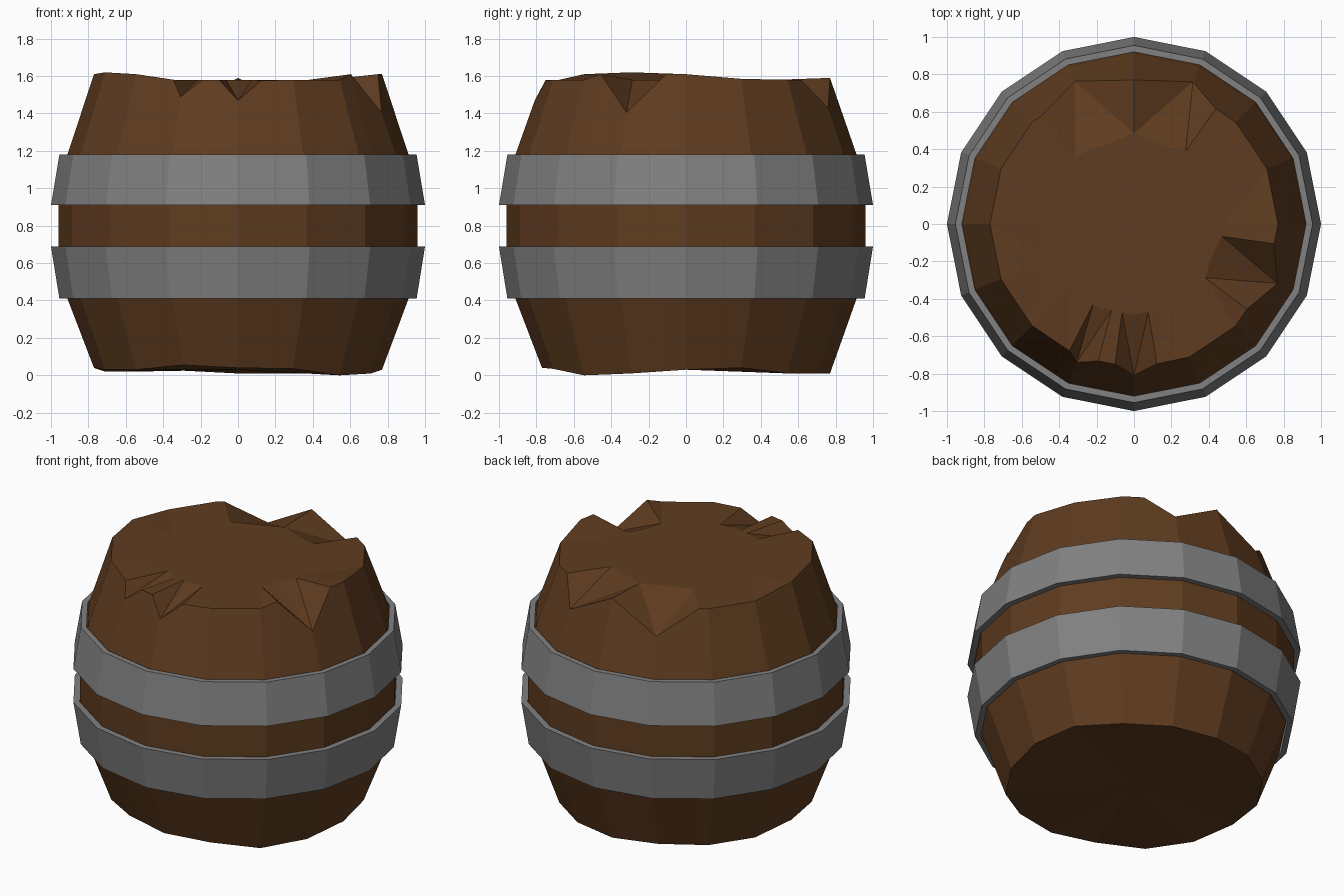
import bpy, bmesh
from math import sin, cos, pi, radians

if "Cube" in bpy.data.objects:
    bpy.data.objects.remove(bpy.data.objects["Cube"])

SIDES = 16
STEP = 2 * pi / SIDES


def poly(a):
    # radius factor of a 16-sided outline at angle a
    return cos(STEP / 2) / cos((a % STEP) - STEP / 2)


def make(name, bm, color):
    bmesh.ops.recalc_face_normals(bm, faces=bm.faces)
    me = bpy.data.meshes.new(name)
    bm.to_mesh(me)
    bm.free()
    mat = bpy.data.materials.new(name + "_paint")
    mat.diffuse_color = color
    mat.use_nodes = True
    mat.node_tree.nodes["Principled BSDF"].inputs["Base Color"].default_value = mat.diffuse_color
    me.materials.append(mat)
    ob = bpy.data.objects.new(name, me)
    bpy.context.collection.objects.link(ob)


# Chipped top rim: (angle, height); low heights are the notches
RIM = [(0, 1.61), (22.5, 1.585), (45, 1.58), (54.6, 1.58), (67.5, 1.43),
       (90, 1.59), (112.5, 1.42), (131, 1.58), (135, 1.58), (157.5, 1.58),
       (180, 1.61), (202.5, 1.62), (225, 1.61), (243, 1.58), (247.5, 1.49),
       (255.4, 1.58), (262.3, 1.58), (270, 1.47), (279.3, 1.575),
       (292.5, 1.58), (315, 1.58), (323, 1.61), (337.5, 1.405), (352, 1.61)]
# Uneven bottom rim heights, one per side starting at +x
FOOT = [.03, .04, .01, .01, .01, .025, .02, .02,
        .04, .03, .03, .055, .04, .035, 0, .01]
WIDE_NOTCHES = (67.5, 112.5, 337.5)


def foot_z(deg):
    i = int(deg // 22.5)
    t = deg / 22.5 - i
    return FOOT[i] * (1 - t) + FOOT[(i + 1) % 16] * t


# Wooden body
bm = bmesh.new()
cols = []
for deg, top in RIM:
    a = radians(deg)
    rim_r = .77 + .35 * max(0, 1.58 - top)
    inner_r = .45 if deg in WIDE_NOTCHES else .485 * poly(a)
    k = poly(a)
    prof = [(.77 * k, foot_z(deg)), (.912 * k, .41), (.96 * k, .69),
            (.96 * k, .91), (.912 * k, 1.18), (rim_r * k, top), (inner_r, 1.58)]
    cols.append([bm.verts.new((r * cos(a), r * sin(a), z)) for r, z in prof])
base = bm.verts.new((0, 0, .03))
for i, c in enumerate(cols):
    d = cols[(i + 1) % len(cols)]
    for j in range(5):
        bm.faces.new((c[j], d[j], d[j + 1], c[j + 1]))
    # Top ring, split so that notches slope up to the middle
    if c[5].co.z < d[5].co.z:
        bm.faces.new((c[5], d[6], c[6]))
        bm.faces.new((c[5], d[5], d[6]))
    else:
        bm.faces.new((d[5], d[6], c[6]))
        bm.faces.new((c[5], d[5], c[6]))
    bm.faces.new((base, d[0], c[0]))
bm.faces.new([c[6] for c in cols])
make("barrel_body", bm, (.115, .045, .014, 1))

# Two metal hoops
for name, wide, narrow in (("upper_hoop", .91, 1.18), ("lower_hoop", .69, .41)):
    bm = bmesh.new()
    section = [(1.0, wide), (.955, narrow), (.92, narrow), (.962, wide)]
    rings = [[bm.verts.new((r * cos(i * STEP), r * sin(i * STEP), z))
              for r, z in section] for i in range(SIDES)]
    for i in range(SIDES):
        p, q = rings[i], rings[(i + 1) % SIDES]
        for j in range(4):
            k = (j + 1) % 4
            bm.faces.new((p[j], q[j], q[k], p[k]))
    make(name, bm, (.22, .22, .22, 1))
